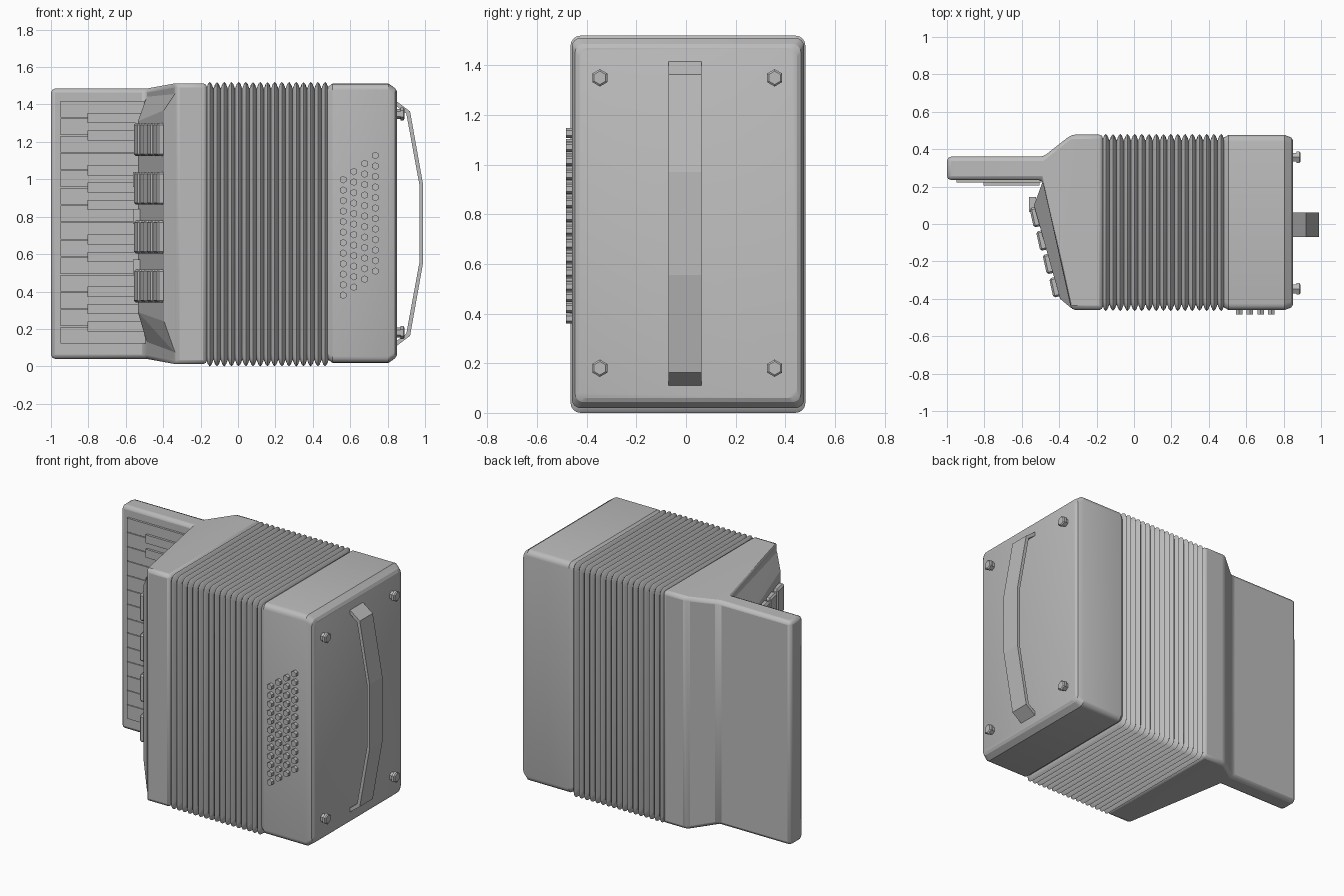
import bpy, bmesh, math
from mathutils import Vector, Matrix

if "Cube" in bpy.data.objects:
    bpy.data.objects.remove(bpy.data.objects["Cube"], do_unlink=True)

grey = bpy.data.materials.new("plain_grey")
grey.use_nodes = True
colour = (0.5, 0.5, 0.5, 1)
grey.diffuse_color = colour
grey.node_tree.nodes["Principled BSDF"].inputs["Base Color"].default_value = colour


def finish(name, bm, bevel=0, segments=1):
    bmesh.ops.recalc_face_normals(bm, faces=bm.faces)
    mesh = bpy.data.meshes.new(name)
    bm.to_mesh(mesh)
    bm.free()
    mesh.materials.append(grey)
    ob = bpy.data.objects.new(name, mesh)
    bpy.context.collection.objects.link(ob)
    if bevel:
        mod = ob.modifiers.new("Bevel", "BEVEL")
        mod.width, mod.segments = bevel, segments
        mod.limit_method, mod.angle_limit = "ANGLE", math.radians(25)
    return ob


def smooth(ob, angle):
    bpy.ops.object.select_all(action="DESELECT")
    ob.select_set(True)
    bpy.context.view_layer.objects.active = ob
    bpy.ops.object.shade_smooth_by_angle(angle=math.radians(angle))


def add_box(bm, lo, hi):
    lo, hi = Vector(lo), Vector(hi)
    size = Matrix.Diagonal((*(hi - lo), 1))
    bmesh.ops.create_cube(bm, size=1, matrix=Matrix.Translation((lo + hi) / 2) @ size)


def add_hex(bm, centre, r1, r2, depth, turn):
    bmesh.ops.create_cone(bm, cap_ends=True, segments=6, radius1=r1, radius2=r2,
                          depth=depth, matrix=Matrix.Translation(centre) @ turn)


def loft(name, stations, cy, cz, radius, steps=4):
    """Rounded rectangles along x; each station is (x, half depth, half height)."""
    bm = bmesh.new()
    rings = []
    for x, hy, hz in stations:
        ring = []
        for q, (sy, sz) in enumerate(((1, 1), (-1, 1), (-1, -1), (1, -1))):
            for i in range(steps + 1):
                a = math.pi / 2 * (q + i / steps)
                ring.append(bm.verts.new((x, cy + sy * (hy - radius) + radius * math.cos(a),
                                          cz + sz * (hz - radius) + radius * math.sin(a))))
        rings.append(ring)
    n = len(rings[0])
    for a, b in zip(rings, rings[1:]):
        for i in range(n):
            bm.faces.new((a[i], a[(i + 1) % n], b[(i + 1) % n], b[i]))
    bm.faces.new(rings[0])
    bm.faces.new(rings[-1])
    return finish(name, bm)


# Pleated bellows
folds, start, end = 17, -0.17, 0.485
pleats = []
for i in range(folds * 4 + 1):
    inset = (0.035, 0.01, 0, 0.01)[i % 4]
    pleats.append((start + (end - start) * i / (folds * 4), 0.473 - inset, 0.76 - inset))
smooth(loft("bellows", pleats, 0.008, 0.76, 0.04), 50)

# Bass side case with chamfered end
bass = [(0.475, 0.45, 0.725), (0.505, 0.468, 0.746), (0.805, 0.468, 0.746),
        (0.84, 0.455, 0.722), (0.85, 0.44, 0.705)]
smooth(loft("bass_case", bass, 0.008, 0.765, 0.035), 25)

# Treble case and keyboard slab, built as joined prisms
bm = bmesh.new()
sections = [(-0.165, -0.46, -0.165, 0.478, 0.012), (-0.335, -0.46, -0.335, 0.478, 0.012),
            (-0.49, 0.235, -0.485, 0.36, 0.04), (-1, 0.235, -1, 0.36, 0.04)]
rings = []
for xf, yf, xb, yb, low in sections:
    high = 1.525 - low
    rings.append([bm.verts.new(p) for p in ((xf, yf, low), (xb, yb, low),
                                            (xb, yb, high), (xf, yf, high))])
for a, b in zip(rings, rings[1:]):
    for i in range(4):
        j = (i + 1) % 4
        bm.faces.new((a[i], a[j], b[j], b[i]))
bm.faces.new(rings[0])
bm.faces.new(rings[-1])
smooth(finish("treble_case", bm, 0.022, 2), 25)

# White and black keys
top, pitch = 1.42, 1.3 / 14
white, black = bmesh.new(), bmesh.new()
for k in range(14):
    z = top - pitch * k
    add_box(white, (-0.95, 0.221, z - pitch + 0.002), (-0.495, 0.245, z - 0.002))
    if k in (1, 2, 4, 5, 6, 8, 9, 11, 12, 13):
        add_box(black, (-0.805, 0.206, z - 0.027), (-0.505, 0.23, z + 0.027))
finish("white_keys", white)
finish("black_keys", black)

# Raised register panel on the sloping face
bm = bmesh.new()
outline = [((-0.335, -0.45), 0.07, 1.46), ((-0.395, -0.40), 0.24, 1.37),
           ((-0.535, 0.10), 0.29, 1.31), ((-0.485, 0.235), 0.12, 1.45)]
low = [bm.verts.new((*p, a)) for p, a, b in outline]
high = [bm.verts.new((*p, b)) for p, a, b in outline]
for i in range(4):
    j = (i + 1) % 4
    bm.faces.new((low[i], low[j], high[j], high[i]))
for ring in (low, high):
    bm.faces.new(ring[:3])
    bm.faces.new((ring[0], ring[2], ring[3]))
finish("register_panel", bm)

# Register switches, four banks of four
bm = bmesh.new()
near, far = Vector((-0.395, -0.40, 0)), Vector((-0.535, 0.10, 0))
lean = math.atan2(0.14, 0.5)
for bank in range(4):
    z = 0.43 + 0.261 * bank
    for k in range(4):
        p = near.lerp(far, (k + 0.5) / 4)
        place = (Matrix.Translation((p.x - 0.008, p.y, z)) @ Matrix.Rotation(lean - 0.06, 4, "Z")
                 @ Matrix.Diagonal((0.045, 0.106, 0.175, 1)))
        bmesh.ops.create_cube(bm, size=1, matrix=place)
finish("register_switches", bm, 0.01)

# Small tabs beside the switch banks
bm = bmesh.new()
for z in (0.53, 0.80, 1.0):
    add_box(bm, (-0.562, 0.065, z - 0.04), (-0.525, 0.145, z + 0.04))
finish("register_tabs", bm)

# Hexagonal bass buttons in staggered columns
bm = bmesh.new()
turn = Matrix.Rotation(math.pi / 2, 4, "X")
for col in range(4):
    for row in range(12):
        add_hex(bm, (0.562 + 0.0575 * col, -0.468, 0.38 + 0.043 * col + 0.0562 * row),
                0.02, 0.02, 0.03, turn)
finish("bass_buttons", bm)

# Corner feet
bm = bmesh.new()
turn = Matrix.Rotation(math.pi / 2, 4, "Y") @ Matrix.Rotation(math.pi / 6, 4, "Z")
for y in (-0.347, 0.357):
    for z in (0.18, 1.35):
        add_hex(bm, (0.86, y, z), 0.027, 0.027, 0.03, turn)
        add_hex(bm, (0.877, y, z), 0.035, 0.035, 0.014, turn)
        add_hex(bm, (0.887, y, z), 0.035, 0.027, 0.006, turn)
finish("corner_feet", bm)

# Hand strap: a flat band bowed out from the end plate
bm = bmesh.new()
half = [(0.84, 0.66), (0.92, 0.60), (0.99, 0.207)]
path = half + [(x, -z) for x, z in reversed(half)]
rings = []
for i, (x, z) in enumerate(path):
    thick = 0.02
    inner = z - math.copysign(0.012, z) if abs(z) > 0.3 else z
    rings.append([bm.verts.new(p) for p in (
        (x, -0.07, 0.763 + z), (x, 0.062, 0.763 + z),
        (x - thick, 0.062, 0.763 + inner), (x - thick, -0.07, 0.763 + inner))])
for a, b in zip(rings, rings[1:]):
    for i in range(4):
        j = (i + 1) % 4
        bm.faces.new((a[i], a[j], b[j], b[i]))
bm.faces.new(rings[0])
bm.faces.new(rings[-1])
finish("hand_strap", bm)
